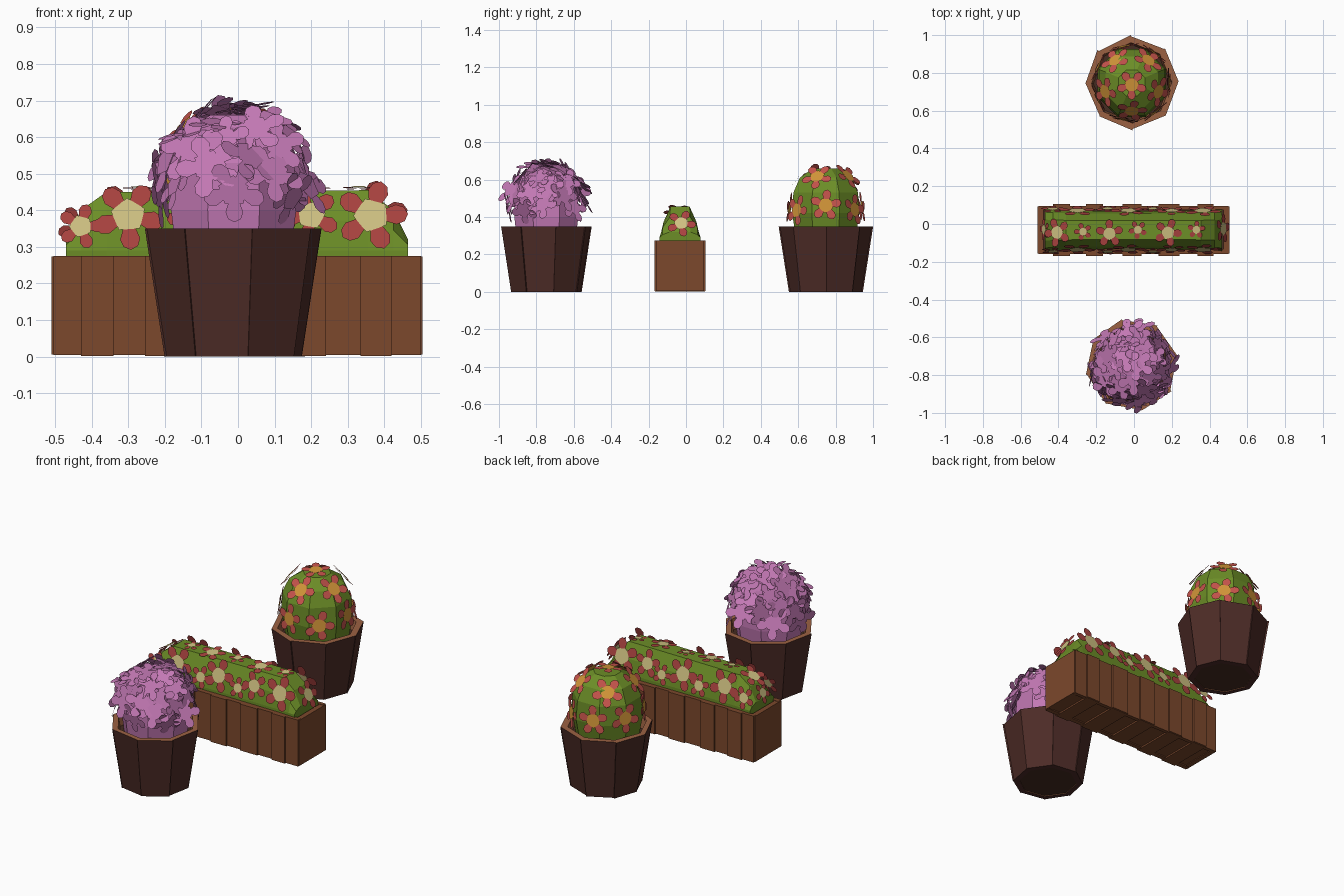
import bpy, bmesh, math, random
from mathutils import Vector, Matrix

if "Cube" in bpy.data.objects:
    bpy.data.objects.remove(bpy.data.objects["Cube"])

random.seed(7)


def mat(name, rgb):
    m = bpy.data.materials.new(name)
    m.diffuse_color = (*rgb, 1)
    m.use_nodes = True
    m.node_tree.nodes["Principled BSDF"].inputs["Base Color"].default_value = m.diffuse_color
    return m


POT = mat("dark_wood", (0.075, 0.025, 0.020))
RIM = mat("rim_wood", (0.33, 0.12, 0.055))
BOX = mat("box_wood", (0.20, 0.065, 0.025))
SOIL = mat("soil", (0.06, 0.025, 0.015))
GREEN = mat("leaf", (0.15, 0.27, 0.02))
RED = mat("red_petal", (0.40, 0.055, 0.05))
CREAM = mat("cream_centre", (0.62, 0.53, 0.22))
CORAL = mat("coral_petal", (0.55, 0.085, 0.07))
GOLD = mat("gold_centre", (0.64, 0.30, 0.04))
LILAC = mat("lilac_petal", (0.55, 0.19, 0.46))


def finish(name, bm, *mats):
    me = bpy.data.meshes.new(name)
    bm.to_mesh(me)
    bm.free()
    for m in mats:
        me.materials.append(m)
    ob = bpy.data.objects.new(name, me)
    bpy.context.collection.objects.link(ob)
    return ob


def loft(bm, rings, mi=0, cap=True):
    """Skin a list of closed point rings."""
    vs = [[bm.verts.new(p) for p in r] for r in rings]
    n = len(vs[0])
    for a, b in zip(vs, vs[1:]):
        for i in range(n):
            bm.faces.new((a[i], a[(i + 1) % n], b[(i + 1) % n], b[i])).material_index = mi
    if cap:
        bm.faces.new(vs[0][::-1]).material_index = mi
        bm.faces.new(vs[-1]).material_index = mi


def circle(c, r, z, n, rot=0.0):
    return [(c[0] + r * math.cos(rot + math.tau * i / n),
             c[1] + r * math.sin(rot + math.tau * i / n), z) for i in range(n)]


def box(bm, x0, x1, y0, y1, z0, z1):
    loft(bm, [[(x0, y0, z), (x1, y0, z), (x1, y1, z), (x0, y1, z)] for z in (z0, z1)])


def flower(bm, pos, normal, r, spin):
    """Pentagon centre with five flat petals, facing along normal."""
    M = Matrix.Translation(pos) @ Vector(normal).to_track_quat('Z', 'Y').to_matrix().to_4x4() \
        @ Matrix.Rotation(spin, 4, 'Z')
    bm.faces.new([bm.verts.new(M @ Vector(p)) for p in circle((0, 0), .5 * r, .006, 5)])
    petal = [(.36, -.17), (.68, -.28), (.9, -.2), (1, 0), (.9, .2), (.68, .28), (.36, .17)]
    for i in range(5):
        R = M @ Matrix.Rotation(math.tau * (i + .5) / 5, 4, 'Z')
        f = bm.faces.new([bm.verts.new(R @ Vector((x * r, y * r, .003))) for x, y in petal])
        f.material_index = 1


def pot(name, c, rot):
    """Eight tapered staves around a soil plug."""
    bm = bmesh.new()
    for i in range(8):
        a0 = rot + math.tau * i / 8
        a1 = a0 + math.tau / 8
        j0, j1 = random.uniform(-.006, .006), random.uniform(-.006, .006)
        rings = []
        for z, ro in ((0, .193), (.35, .248)):
            rings.append([(c[0] + r * math.cos(a), c[1] + r * math.sin(a), z)
                          for a, r in ((a0, ro - .035), (a0, ro + j0), (a1, ro + j1), (a1, ro - .035))])
        loft(bm, rings)
    bm.normal_update()
    for f in bm.faces:
        out = f.calc_center_median() - Vector((*c, 0))
        if f.normal.z > .8 or (f.normal.x * out.x + f.normal.y * out.y < -.08):
            f.material_index = 1
    finish(name + "_staves", bm, POT, RIM)
    bm = bmesh.new()
    loft(bm, [circle(c, .17, .004, 8, rot), circle(c, .21, .29, 8, rot)])
    finish(name + "_soil", bm, SOIL)


def dome(name, c, prof, m):
    bm = bmesh.new()
    loft(bm, [circle(c, r, z, 8, math.pi / 8) for r, z in prof])
    finish(name, bm, m)


# pots
FC, BC = (-.012, -.747), (-.012, .747)
pot("front_pot", FC, math.radians(12))
pot("back_pot", BC, math.radians(1))

# back bush with coral flowers
dome("back_bush", BC, [(.17, .28), (.195, .42), (.187, .53), (.15, .61), (.075, .66)], GREEN)
bm = bmesh.new()
flower(bm, (BC[0], BC[1] - .01, .672), (0, -.1, 1), .08, .3)
for k, n, r, z, tilt, off in ((0, 5, .145, .615, .85, .94), (1, 7, .193, .45, .12, 0)):
    for i in range(n):
        a = off + math.tau * i / n
        d = Vector((math.cos(a), math.sin(a), 0))
        zz = z + random.uniform(-.02, .02)
        flower(bm, Vector((*BC, zz)) + d * r, d + Vector((0, 0, tilt)), .085, random.uniform(0, 1.2))
finish("back_flowers", bm, GOLD, CORAL)

# front bush thickly covered with lilac flowers
dome("front_bush", FC, [(.17, .28), (.185, .40), (.18, .53), (.14, .62), (.07, .66)], LILAC)
bm = bmesh.new()
N = 40
for i in range(N):
    s = 1 - (i + .5) / N * 1.1
    a = i * 2.39996
    q = math.sqrt(max(0, 1 - s * s))
    d = Vector((q * math.cos(a), q * math.sin(a), s))
    p = Vector((*FC, .475)) + Vector((d.x * .2, d.y * .2, d.z * .205 - (.02 if s < 0.1 else 0)))
    nrm = d + Vector([random.uniform(-.4, .4) for _ in range(3)])
    flower(bm, p, nrm, random.uniform(.07, .1), random.uniform(0, 1.2))
finish("front_flowers", bm, LILAC, LILAC)

# planter box of staggered planks
bm = bmesh.new()
xs = [-.505, -.43, -.34, -.255, -.165, -.06, .04, .13, .24, .335, .42, .5]
for i, (a, b) in enumerate(zip(xs, xs[1:])):
    j = .005 if i % 2 else -.004
    box(bm, a, b, -.164 - j, -.132, .004, .275)
    box(bm, a, b, .074, .1 + j, .004, .275)
    box(bm, a, b, -.16 - j, .096 + j, .006 - j, .03)
box(bm, -.51, -.48, -.155, .092, .006, .273)
box(bm, .475, .505, -.155, .092, .006, .273)
finish("planter_planks", bm, BOX)
bm = bmesh.new()
box(bm, -.485, .48, -.14, .08, .02, .235)
finish("planter_soil", bm, SOIL)

# hedge, lofted along x
bm = bmesh.new()
rings = []
for x, top, w in ((-.47, .32, .11), (-.43, .40, .107), (-.36, .45, .103), (0, .452, .1),
                  (.355, .455, .103), (.425, .40, .107), (.465, .32, .11)):
    m = .29 + (top - .29) * .5
    half = [(w, .22), (w, .29), (w * .86, m), (w * .5, top)]
    rings.append([(x, -.032 + y, z) for y, z in half] + [(x, -.032 - y, z) for y, z in half[::-1]])
loft(bm, rings)
bmesh.ops.recalc_face_normals(bm, faces=bm.faces)
finish("hedge", bm, GREEN)

# hedge flowers: top row, both long sides, both ends
bm = bmesh.new()
for x, y, r in ((-.27, -.04, .048), (-.13, -.05, .075), (.02, -.03, .05), (.18, -.045, .075), (.33, -.03, .048)):
    flower(bm, (x, y, .458), (0, -.1, 1), r, random.uniform(0, 1.2))
flower(bm, (-.405, -.045, .428), (-.55, 0, 1), .078, .4)
for side in (-1, 1):
    for x, z, r in ((-.43, .355, .065), (-.3, .385, .098), (-.14, .35, .065), (-.03, .385, .095),
                    (.1, .35, .06), (.2, .385, .08), (.365, .385, .1)):
        flower(bm, (x, -.032 + side * (.118 - (z - .32) * .3), z), (0, side, .28), r,
               random.uniform(0, 1.2))
flower(bm, (.468, -.025, .365), (.9, 0, .45), .08, .5)
flower(bm, (-.472, -.03, .355), (-.9, 0, .4), .06, .2)
finish("hedge_flowers", bm, CREAM, RED)
